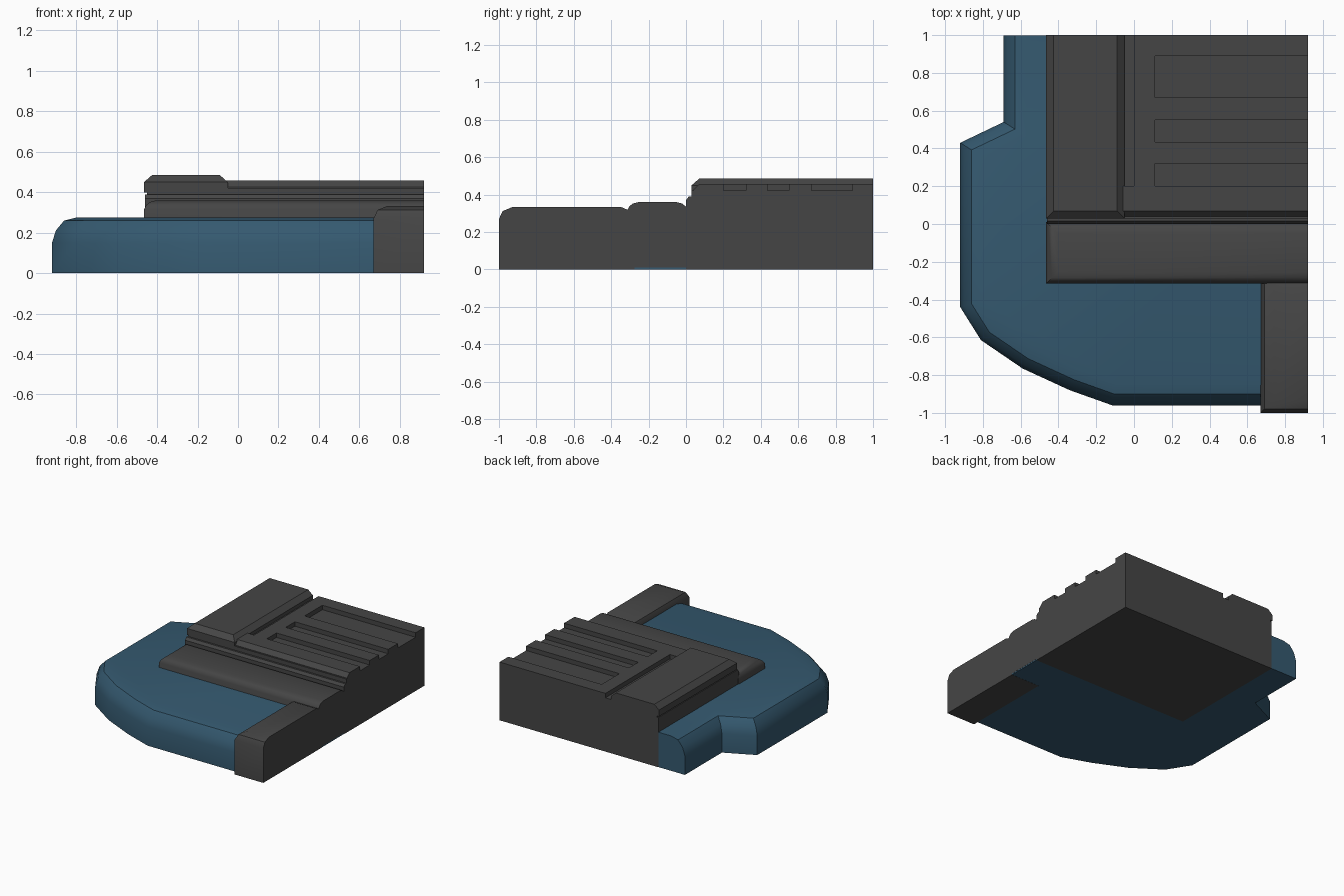
import bpy, bmesh, math
from mathutils import Vector

if "Cube" in bpy.data.objects:
    bpy.data.objects.remove(bpy.data.objects["Cube"])


def material(name, rgb):
    m = bpy.data.materials.new(name)
    m.diffuse_color = (*rgb, 1)
    m.use_nodes = True
    m.node_tree.nodes["Principled BSDF"].inputs["Base Color"].default_value = m.diffuse_color
    return m


BLUE = material("navy_blue", (0.035, 0.10, 0.16))
DARK = material("dark_grey", (0.06, 0.06, 0.06))


def inset(poly, flags, d):
    """Move the flagged edges of a counter-clockwise outline inward by d."""
    n, lines, out = len(poly), [], []
    for i in range(n):
        a, b = Vector(poly[i]), Vector(poly[(i + 1) % n])
        t = (b - a).normalized()
        off = Vector((-t.y, t.x)) * (d if flags[i] else 0)
        lines.append((a + off, t))
    for i in range(n):
        (p, t), (q, u) = lines[i - 1], lines[i]
        s = (q - p).cross(u) / t.cross(u)
        out.append(p + t * s)
    return out


def slab(name, poly, flags, profile, mat):
    """Stack inset outlines: profile is a list of (inset, z)."""
    bm = bmesh.new()
    rings = [[bm.verts.new((p.x, p.y, z)) for p in inset(poly, flags, d)]
             for d, z in profile]
    n = len(poly)
    bm.faces.new(rings[0][::-1])
    bm.faces.new(rings[-1])
    for lo, hi in zip(rings, rings[1:]):
        for i in range(n):
            j = (i + 1) % n
            bm.faces.new((lo[i], lo[j], hi[j], hi[i]))
    mesh = bpy.data.meshes.new(name)
    bm.to_mesh(mesh)
    bm.free()
    mesh.materials.append(mat)
    ob = bpy.data.objects.new(name, mesh)
    bpy.context.collection.objects.link(ob)
    bpy.context.view_layer.objects.active = ob
    bpy.ops.object.select_all(action='DESELECT')
    ob.select_set(True)
    bpy.ops.object.shade_smooth_by_angle(angle=math.radians(32))
    return ob


def block(name, x0, x1, y0, y1, profile, rounded="", mat=DARK):
    """Rectangular slab; rounded lists the sides (f r b l) that follow the profile."""
    return slab(name, [(x0, y0), (x1, y0), (x1, y1), (x0, y1)],
                [s in rounded for s in "frbl"], profile, mat)


# Blue base with rounded outer rim, cut flat at the right and back
base = [(-0.69, 0.999), (-0.69, 0.54), (-0.92, 0.43), (-0.92, -0.44), (-0.81, -0.615),
        (-0.59, -0.765), (-0.34, -0.88), (-0.115, -0.96), (0.919, -0.96), (0.919, 0.999)]
slab("base", base, [1] * 8 + [0, 0],
     [(0, 0.001), (0, 0.15), (0.02, 0.212), (0.06, 0.26), (0.12, 0.275)], BLUE)

# Corner block at the front right
block("corner_block", 0.67, 0.92, -1, -0.275,
      [(0, 0), (0, 0.27), (0.02, 0.312), (0.07, 0.333)], "fbl")

# Low front step
block("front_step", -0.465, 0.92, -0.315, 0.01,
      [(0, 0.01), (0, 0.315), (0.012, 0.337), (0.03, 0.352), (0.06, 0.36)], "fbl")

# Main body with a small ledge along its front
block("body", -0.46, 0.92, 0, 1, [(0, 0), (0, 0.37), (0.015, 0.39)], "f")
block("body_deck", -0.45, 0.92, 0.03, 1, [(0, 0.385), (0, 0.422)])

# Raised side panel
block("side_panel", -0.465, -0.05, 0.03, 1,
      [(0, 0.40), (0, 0.45), (0.04, 0.485)], "frl")

# Grille: front bar, rail and ribs
block("front_bar", -0.06, 0.92, 0.04, 0.2, [(0, 0.41), (0, 0.425), (0.03, 0.457)], "f")
block("grille_rail", 0, 0.11, 0.2, 1, [(0, 0.41), (0, 0.457)])
for k, (y0, y1) in enumerate([(0.32, 0.435), (0.55, 0.67), (0.89, 1)]):
    block(f"grille_rib_{k + 1}", 0.11, 0.92, y0, y1, [(0, 0.41), (0, 0.457)])
